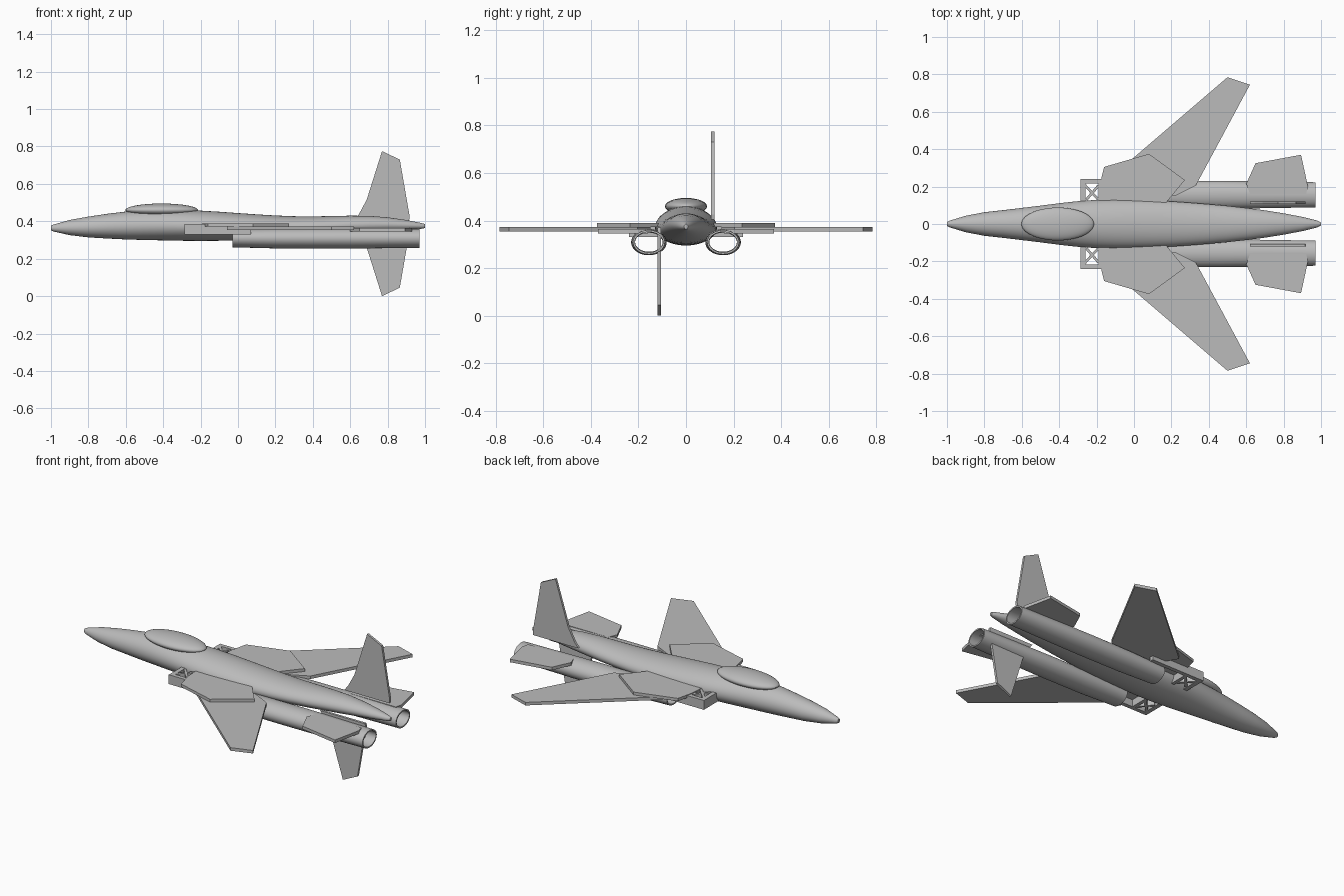
import bpy, bmesh, math
from mathutils import Vector

if "Cube" in bpy.data.objects:
    bpy.data.objects.remove(bpy.data.objects["Cube"])

grey = bpy.data.materials.new("airframe grey")
grey.diffuse_color = (0.5, 0.5, 0.5, 1)
grey.use_nodes = True
grey.node_tree.nodes["Principled BSDF"].inputs["Base Color"].default_value = grey.diffuse_color


def finish(bm, name, smooth=False):
    bmesh.ops.recalc_face_normals(bm, faces=bm.faces)
    me = bpy.data.meshes.new(name)
    bm.to_mesh(me)
    bm.free()
    ob = bpy.data.objects.new(name, me)
    bpy.context.collection.objects.link(ob)
    me.materials.append(grey)
    if smooth:
        bpy.ops.object.select_all(action='DESELECT')
        bpy.context.view_layer.objects.active = ob
        ob.select_set(True)
        bpy.ops.object.shade_smooth_by_angle(angle=math.radians(35))
    return ob


def loft(name, rings, closed=False):
    """Skin a row of equal rings; closed joins the last ring to the first."""
    bm = bmesh.new()
    vs = [[bm.verts.new(p) for p in r] for r in rings]
    n = len(vs[0])
    pairs = list(zip(vs, vs[1:]))
    if closed:
        pairs.append((vs[-1], vs[0]))
    else:
        bm.faces.new(vs[0])
        bm.faces.new(vs[-1])
    for a, b in pairs:
        for i in range(n):
            j = (i + 1) % n
            bm.faces.new((a[i], a[j], b[j], b[i]))
    return finish(bm, name, True)


def plate(name, pts, lo, hi, axis='z'):
    """Extrude an outline between two levels along z or y."""
    bm = bmesh.new()
    at = (lambda p, h: (p[0], p[1], h)) if axis == 'z' else (lambda p, h: (p[0], h, p[1]))
    f = bm.faces.new([bm.verts.new(at(p, lo)) for p in pts])
    ext = bmesh.ops.extrude_face_region(bm, geom=[f])
    move = Vector((0, 0, hi - lo)) if axis == 'z' else Vector((0, hi - lo, 0))
    bmesh.ops.translate(bm, vec=move, verts=[v for v in ext['geom'] if isinstance(v, bmesh.types.BMVert)])
    return finish(bm, name)


def bar(name, a, b, w, lo, hi):
    """Straight flat bar from a to b in plan."""
    a, b = Vector(a), Vector(b)
    d = (b - a).normalized() * w / 2
    n = Vector((-d.y, d.x))
    return plate(name, [a + n, b + n, b - n, a - n], lo, hi)


# Fuselage: x, half width, top z, bottom z
stations = [(-1, .010, .376, .352), (-.985, .018, .383, .345), (-.9, .044, .407, .326),
            (-.8, .063, .425, .314), (-.7, .074, .440, .308), (-.6, .086, .452, .303),
            (-.5, .098, .459, .300), (-.4, .111, .462, .298), (-.3, .122, .461, .296),
            (-.2, .129, .457, .295), (-.1, .131, .451, .296), (0, .129, .444, .298),
            (.1, .126, .437, .301), (.2, .121, .431, .305), (.3, .114, .427, .310),
            (.4, .106, .426, .316), (.5, .097, .428, .322), (.6, .086, .430, .329),
            (.7, .073, .429, .336), (.8, .057, .421, .344), (.9, .038, .407, .352),
            (.98, .018, .391, .360), (1, .008, .385, .364)]
rings = []
for x, w, zt, zb in stations:
    zc = zb + (zt - zb) * .48
    ring = []
    for i in range(48):
        a = math.tau * i / 48
        s = math.sin(a)
        ring.append((x, w * math.cos(a), zc + s * ((zt - zc) if s > 0 else (zc - zb))))
    rings.append(ring)
loft("fuselage", rings)

# Canopy bubble
bm = bmesh.new()
bmesh.ops.create_uvsphere(bm, u_segments=40, v_segments=24, radius=1)
for v in bm.verts:
    v.co = (-.408 + v.co.x * .194, v.co.y * .088, .46 + v.co.z * .035)
finish(bm, "canopy", True)

# Wing, glove and tail outlines for the +y side
wing = [(-.06, .305), (.5, .785), (.62, .745), (.33, .205), (.22, .15), (.02, .17)]
glove = [(-.19, .10), (-.185, .2), (-.16, .305), (.08, .375), (.272, .235), (.16, .10)]
stabilizer = [(.60, .215), (.65, .325), (.893, .37), (.93, .20), (.92, .16), (.62, .16)]

for side, s in (("left", -1), ("right", 1)):
    def flip(pts):
        return [(x, y * s) for x, y in pts]

    plate(side + "_wing", flip(wing), .354, .372)
    plate(side + "_glove", flip(glove), .372, .389)
    plate(side + "_stabilizer", flip(stabilizer), .346, .364)

    # Open engine tube: outer skin then inner skin
    tube = []
    prof = [(-.03, .066, .048), (.2, .074, .054), (.45, .075, .055), (.6, .073, .055), (.97, .067, .051)]
    for t, row in ((0, prof), (.008, prof[::-1])):
        for x, ry, rz in row:
            tube.append([(x, s * .156 + (ry - t) * math.cos(k * math.tau / 40),
                          .309 + (rz - t) * math.sin(k * math.tau / 40)) for k in range(40)])
    loft(side + "_engine_tube", tube, True)

    # Open truss frame ahead of the glove
    for name, a, b, w in (("front_rail", (-.272, .05), (-.272, .24), .026),
                          ("side_rail", (-.285, .228), (.07, .228), .024),
                          ("rear_rail", (-.18, .08), (-.18, .228), .02),
                          ("brace_a", (-.265, .21), (-.19, .13), .014),
                          ("brace_b", (-.255, .13), (-.19, .205), .014)):
        bar(side + "_" + name, (a[0], a[1] * s), (b[0], b[1] * s), w, .330, .385)

# Diagonally opposed fins, the lower one turned half way round the body axis
fin = [(.62, .405), (.645, .435), (.688, .515), (.77, .775), (.865, .73), (.918, .425), (.915, .405)]
plate("upper_fin", fin, .106, .120, 'y')
plate("lower_fin", [(x, .775 - z) for x, z in fin], -.120, -.106, 'y')
